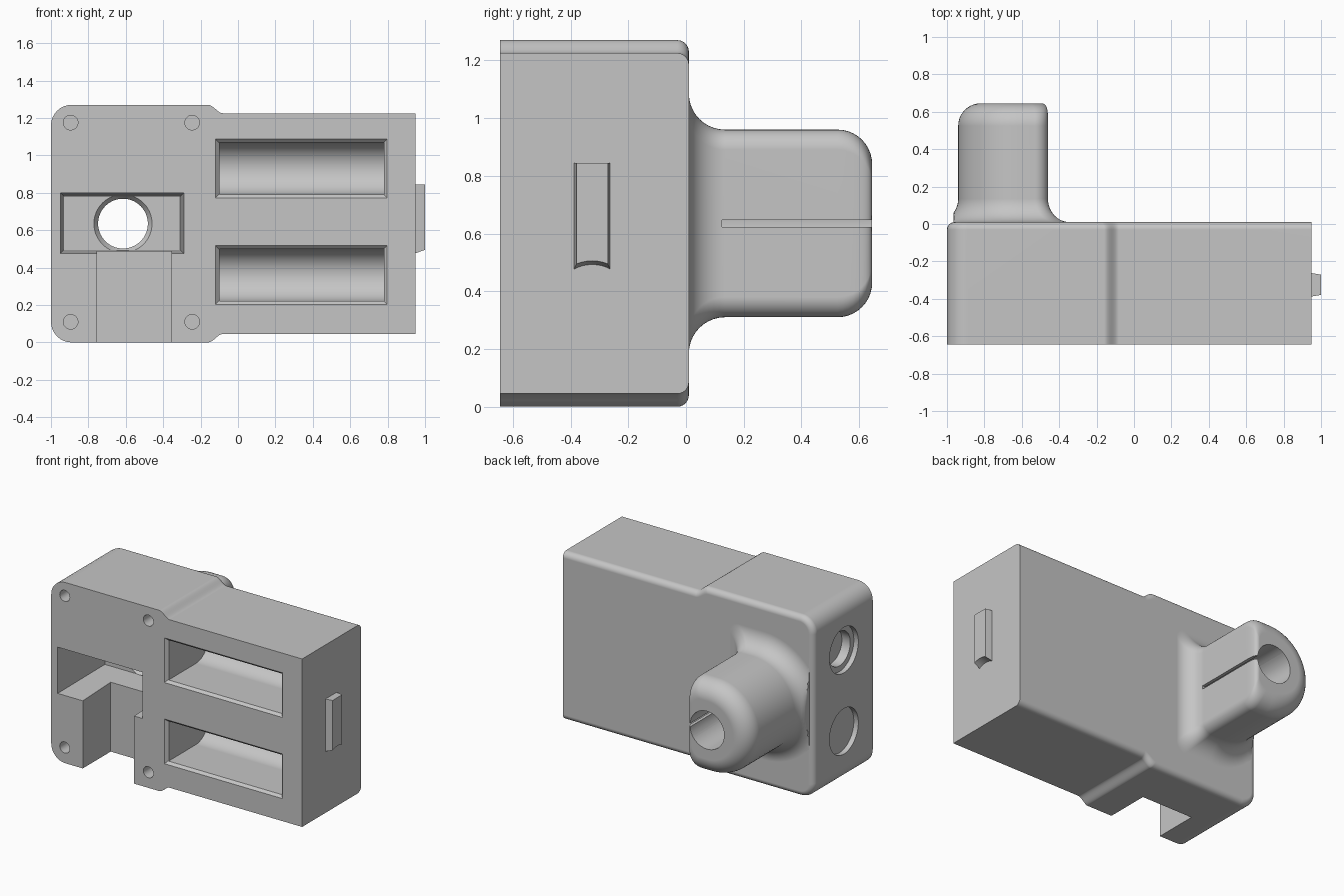
import bpy, bmesh, math
from math import sin, cos, pi, radians
from mathutils import Matrix

if "Cube" in bpy.data.objects:
    bpy.data.objects.remove(bpy.data.objects["Cube"])

grey = bpy.data.materials.new("light_grey")
grey.use_nodes = True
tone = (0.56, 0.56, 0.56, 1)
grey.diffuse_color = tone
grey.node_tree.nodes["Principled BSDF"].inputs["Base Color"].default_value = tone

FRONT, BACK, MID_Z = -0.645, 0.01, 0.635
BORES = (0.93, 0.36)
BORE_Y = -0.325


def finish(name, bm):
    bmesh.ops.recalc_face_normals(bm, faces=bm.faces)
    mesh = bpy.data.meshes.new(name)
    bm.to_mesh(mesh)
    bm.free()
    mesh.materials.append(grey)
    obj = bpy.data.objects.new(name, mesh)
    bpy.context.scene.collection.objects.link(obj)
    return obj


def loft(name, rings):
    """Skin equal-length closed rings and cap both ends."""
    bm = bmesh.new()
    rows = [[bm.verts.new(p) for p in ring] for ring in rings]
    n = len(rows[0])
    for a, b in zip(rows, rows[1:]):
        for i in range(n):
            j = (i + 1) % n
            bm.faces.new((a[i], a[j], b[j], b[i]))
    bm.faces.new(rows[0])
    bm.faces.new(rows[-1])
    return finish(name, bm)


def rod(name, axis, start, end, u, v, r1, r2=None, seg=48):
    """Round rod or cone along x (u=y, v=z) or along y (u=x, v=z)."""
    bm = bmesh.new()
    bmesh.ops.create_cone(bm, cap_ends=True, segments=seg, radius1=r1,
                          radius2=r1 if r2 is None else r2, depth=end - start)
    mid = (start + end) / 2
    if axis == "x":
        m = Matrix.Translation((mid, u, v)) @ Matrix.Rotation(pi / 2, 4, "Y")
    else:
        m = Matrix.Translation((u, mid, v)) @ Matrix.Rotation(-pi / 2, 4, "X")
    bm.transform(m)
    return finish(name, bm)


def rect(x0, x1, z0, z1, y, d=0):
    return [(x0 + d, y, z0 + d), (x1 - d, y, z0 + d), (x1 - d, y, z1 - d), (x0 + d, y, z1 - d)]


def block(name, x0, x1, z0, z1, y0, y1, taper=0):
    return loft(name, [rect(x0, x1, z0, z1, y0), rect(x0, x1, z0, z1, y1, taper)])


def combine(target, tool, operation="DIFFERENCE"):
    mod = target.modifiers.new("cut", "BOOLEAN")
    mod.operation, mod.solver, mod.object = operation, "EXACT", tool
    bpy.context.view_layer.objects.active = target
    bpy.ops.object.modifier_apply(modifier=mod.name)
    bpy.data.objects.remove(tool)


def smooth(obj):
    bpy.ops.object.select_all(action="DESELECT")
    obj.select_set(True)
    bpy.context.view_layer.objects.active = obj
    bpy.ops.object.shade_smooth_by_angle(angle=radians(30))
    mod = obj.modifiers.new("even_shading", "WEIGHTED_NORMAL")
    mod.keep_sharp = True


# Housing: stepped outline with rounded right corners and a rounded back rim
def housing_ring(y, d):
    top = [(0.95, 1.225 - d)]
    for i in range(9):
        t = i / 8
        top.append((-0.08 - 0.08 * t - 0.5 * d * t, 1.225 - d + 0.0225 * (1 - cos(pi * t))))
    for i in range(9):
        a = pi / 2 * (1 + i / 8)
        top.append((-0.89 + (0.11 - d) * cos(a), 1.16 + (0.11 - d) * sin(a)))
    outline = top + [(x, 1.27 - z) for x, z in reversed(top)]
    return [(x, y, z) for x, z in outline]


rim = [(BACK - 0.04 + 0.04 * sin(a), 0.04 * (1 - cos(a))) for a in [pi / 2 * i / 6 for i in range(7)]]
housing = loft("housing", [housing_ring(FRONT, 0)] + [housing_ring(y, d) for y, d in rim])


# Cable boss: D-shaped section, flared at its root and rounded at its tip
def boss_ring(y, d, flat):
    r, cx, corner = 0.325 + d, -0.615, 0.07
    fx = -0.46 + flat - corner
    pts = []
    for i in range(33):
        a = pi / 2 + pi * i / 32
        pts.append((max(cx + r * cos(a), -0.965), r * sin(a)))
    for sign in (-1, 1):
        for i in range(9):
            a = pi / 2 * (i / 8 if sign > 0 else 1 - i / 8)
            pts.append((fx + corner * cos(a), sign * (r - corner + corner * sin(a))))
    return [(x, y, MID_Z + z) for x, z in pts]


steps = [pi / 2 * i / 10 for i in range(11)]
rings = [boss_ring(-0.03, 0.125, 0.115)]
rings += [boss_ring(0.135 - 0.125 * cos(a), 0.125 * (1 - sin(a)), 0.115 * (1 - sin(a))) for a in steps]
rings += [boss_ring(0.525 + 0.12 * sin(a), -0.12 * (1 - cos(a)), -0.035 * (1 - cos(a)) ** 2) for a in steps]
combine(housing, loft("boss", rings), "UNION")

# Connector pocket, its opening to the bottom, the cable hole and the clamping slit
combine(housing, block("pocket", -0.95, -0.29, 0.475, 0.80, FRONT - 0.001, -0.15, 0.02))
combine(housing, block("bottom_channel", -0.755, -0.355, -0.1, 0.6, FRONT - 0.1, -0.335))
combine(housing, rod("cable_hole", "y", -0.3, 0.8, -0.615, MID_Z, 0.133, seg=64))
combine(housing, rod("cable_hole_chamfer", "y", -0.152, -0.115, -0.615, MID_Z, 0.157, 0.13, 64))
combine(housing, block("clamp_slit", -0.615, -0.2, MID_Z - 0.012, MID_Z + 0.012, 0.125, 0.8))

# Screw holes in the front corners
for x in (-0.895, -0.245):
    for z in (1.175, 0.11):
        combine(housing, rod("screw_hole", "y", FRONT - 0.1, -0.2, x, z, 0.039, seg=32))

for z in BORES:
    # Long window with a chamfered mouth and a rounded trough behind it
    x0, x1, r = -0.1, 0.78, 0.14
    trough = [(FRONT - 0.1, r)]
    trough += [(BORE_Y + r * sin(a), r * cos(a)) for a in [pi * i / 32 for i in range(33)]]
    trough += [(FRONT - 0.1, -r)]
    combine(housing, loft("trough", [[(x, y, z + h) for y, h in trough] for x in (x0, x1)]))
    combine(housing, block("window_chamfer", x0 - 0.022, x1 + 0.018, z - 0.158, z + 0.158,
                           FRONT - 0.001, FRONT + 0.025, 0.025))
    # Lengthwise bore with a stepped seat at the right end
    combine(housing, rod("bore", "x", -1.2, 1.2, BORE_Y, z, 0.072))
    combine(housing, rod("seat_outer", "x", -1.1, -0.965, BORE_Y, z, 0.16))
    combine(housing, rod("seat_inner", "x", -1.1, -0.9, BORE_Y, z, 0.12))

# Tapered locating tab on the left end, scooped around the bores
tab_rings = []
for x, w in ((0.93, 0.0635), (0.95, 0.0625), (1.0, 0.054)):
    tab_rings.append([(x, BORE_Y + s * w, MID_Z + 0.01 + t * 0.2) for s, t in ((-1, -1), (1, -1), (1, 1), (-1, 1))])
tab = loft("locating_tab", tab_rings)
for z in BORES:
    combine(tab, rod("scoop", "x", 0.9, 1.05, BORE_Y, z, 0.12, 0.158))

smooth(housing)
smooth(tab)
